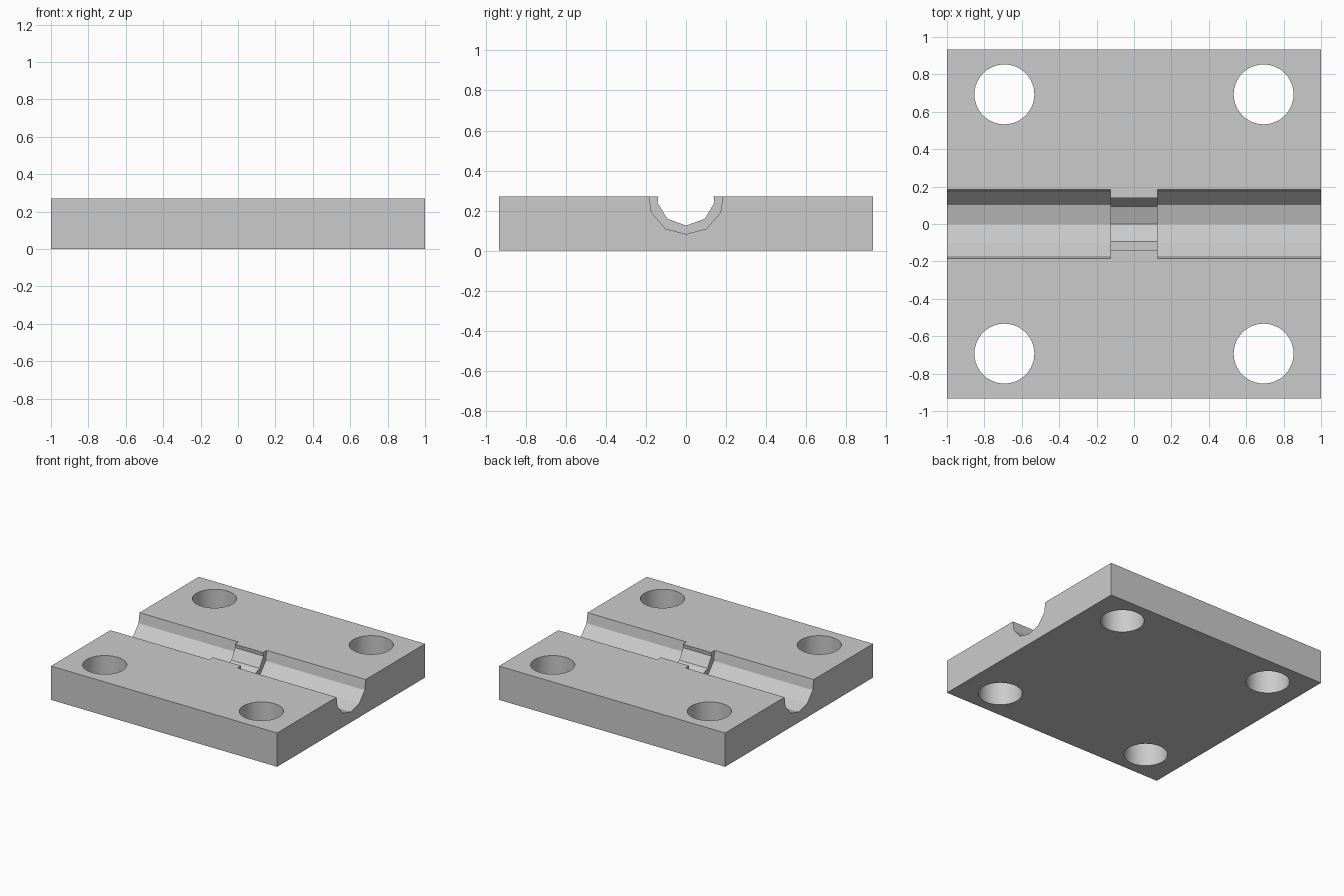
import bpy
import bmesh
import math

cube = bpy.data.objects.get("Cube")
if cube:
    bpy.data.objects.remove(cube, do_unlink=True)

HEIGHT, HALF_Y, TOP = 0.27, 0.933, 0.4

grey = bpy.data.materials.new("plain_grey")
grey.use_nodes = True
colour = (0.6, 0.6, 0.6, 1)
grey.diffuse_color = colour
grey.node_tree.nodes["Principled BSDF"].inputs["Base Color"].default_value = colour


def prism(name, profile, x0, x1):
    """Extrude a (y, z) profile along x."""
    bm = bmesh.new()
    face = bm.faces.new([bm.verts.new((x0, y, z)) for y, z in profile])
    moved = bmesh.ops.extrude_face_region(bm, geom=[face])["geom"]
    verts = [v for v in moved if isinstance(v, bmesh.types.BMVert)]
    bmesh.ops.translate(bm, verts=verts, vec=(x1 - x0, 0, 0))
    bmesh.ops.recalc_face_normals(bm, faces=bm.faces)
    mesh = bpy.data.meshes.new(name)
    bm.to_mesh(mesh)
    bm.free()
    mesh.materials.append(grey)
    obj = bpy.data.objects.new(name, mesh)
    bpy.context.collection.objects.link(obj)
    return obj


def mirrored(half):
    """Complete a half profile, listed from its bottom point upward."""
    return [(-y, z) for y, z in reversed(half[1:])] + half


def cut(target, cutter):
    """Subtract the cutter from the target and discard it."""
    bpy.ops.object.select_all(action="DESELECT")
    bpy.context.view_layer.objects.active = target
    target.select_set(True)
    mod = target.modifiers.new("cut", "BOOLEAN")
    mod.operation = "DIFFERENCE"
    mod.solver = "EXACT"
    mod.object = cutter
    bpy.ops.object.modifier_apply(modifier=mod.name)
    bpy.data.objects.remove(cutter, do_unlink=True)


# Flat plate
plate = prism("clamp_plate", mirrored([(0, 0), (HALF_Y, 0), (HALF_Y, HEIGHT)]), -1, 1)

# Wide channel on both sides of the central rib
wide = mirrored([(0, 0.083), (0.102, 0.11), (0.172, 0.19), (0.184, HEIGHT), (0.184, TOP)])
for x0, x1 in ((-1.1, -0.125), (0.125, 1.1)):
    cut(plate, prism("channel_cutter", wide, x0, x1))

# Narrow channel through the rib
narrow = mirrored([(0, 0.125), (0.094, 0.16), (0.142, 0.24), (0.138, HEIGHT), (0.138, TOP)])
cut(plate, prism("rib_cutter", narrow, -0.2, 0.2))

# Four bolt holes
for sx in (-1, 1):
    for sy in (-1, 1):
        bpy.ops.mesh.primitive_cylinder_add(
            vertices=64, radius=0.16, depth=1, location=(sx * 0.693, sy * 0.693, 0.1))
        hole = bpy.context.object
        hole.name = "hole_cutter"
        hole.data.materials.append(grey)
        cut(plate, hole)

# Smooth the hole walls, keep every edge of the plate crisp
bpy.ops.object.select_all(action="DESELECT")
plate.select_set(True)
bpy.context.view_layer.objects.active = plate
bpy.ops.object.shade_smooth_by_angle(angle=math.radians(12))
